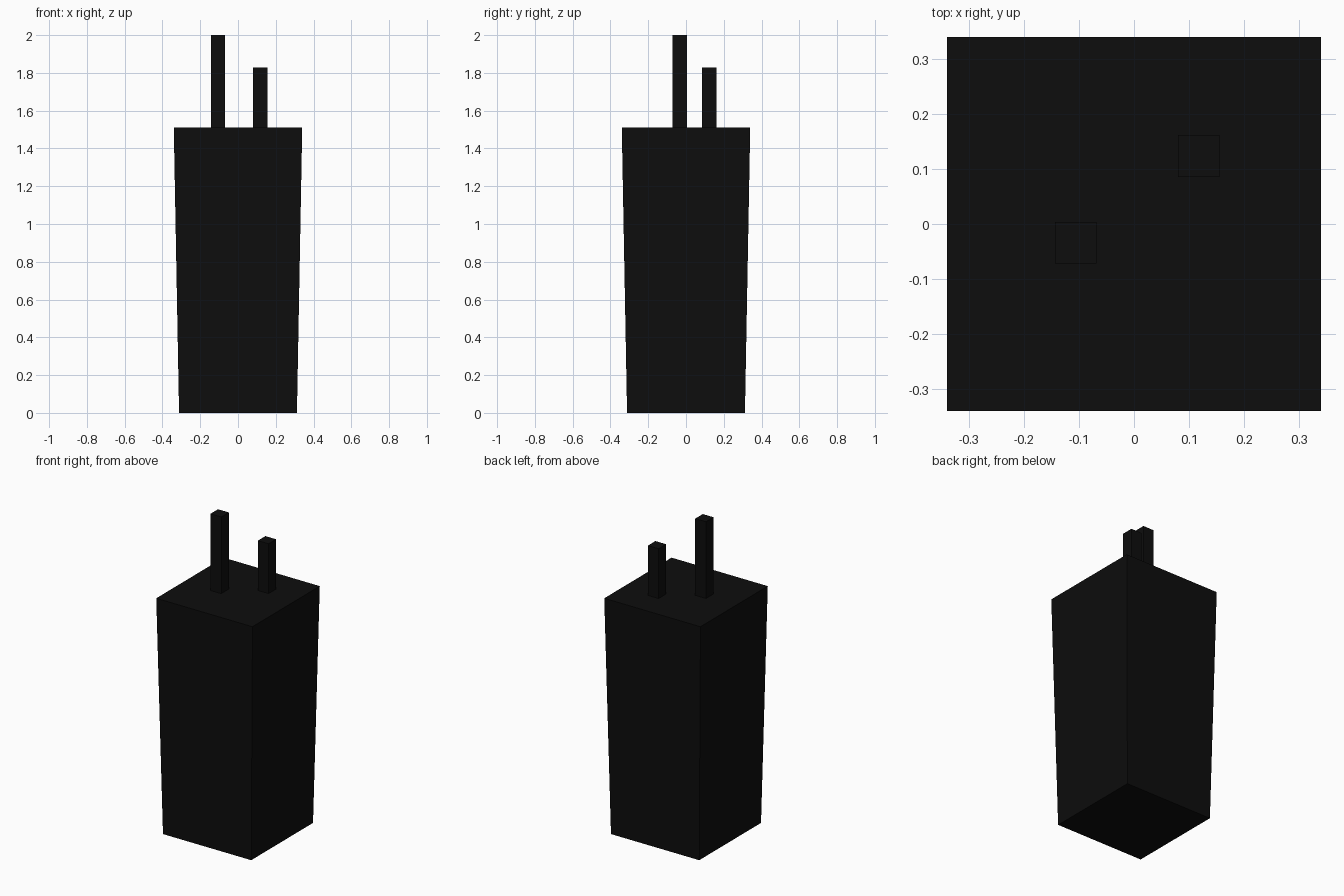
import bpy, bmesh

if "Cube" in bpy.data.objects:
    bpy.data.objects.remove(bpy.data.objects["Cube"])

black = bpy.data.materials.new("black_plastic")
black.diffuse_color = (0.004, 0.004, 0.004, 1)
black.use_nodes = True
black.node_tree.nodes["Principled BSDF"].inputs["Base Color"].default_value = black.diffuse_color


def tapered_box(name, x, y, z0, z1, half_bottom, half_top):
    """Square column centred on (x, y), with its own bottom and top half-widths."""
    bm = bmesh.new()
    bmesh.ops.create_cube(bm, size=2)
    for v in bm.verts:
        top = v.co.z > 0
        half = half_top if top else half_bottom
        v.co = (x + v.co.x * half, y + v.co.y * half, z1 if top else z0)
    mesh = bpy.data.meshes.new(name)
    bm.to_mesh(mesh)
    bm.free()
    mesh.materials.append(black)
    obj = bpy.data.objects.new(name, mesh)
    bpy.context.collection.objects.link(obj)
    return obj


BODY_TOP = 1.51

# Body, slightly wider at the top
tapered_box("body", 0, 0, 0, BODY_TOP, 0.312, 0.34)

# Two posts standing on the top face
tapered_box("tall_post", -0.106, -0.034, BODY_TOP, 2.0, 0.038, 0.038)
tapered_box("short_post", 0.118, 0.124, BODY_TOP, 1.828, 0.038, 0.038)
